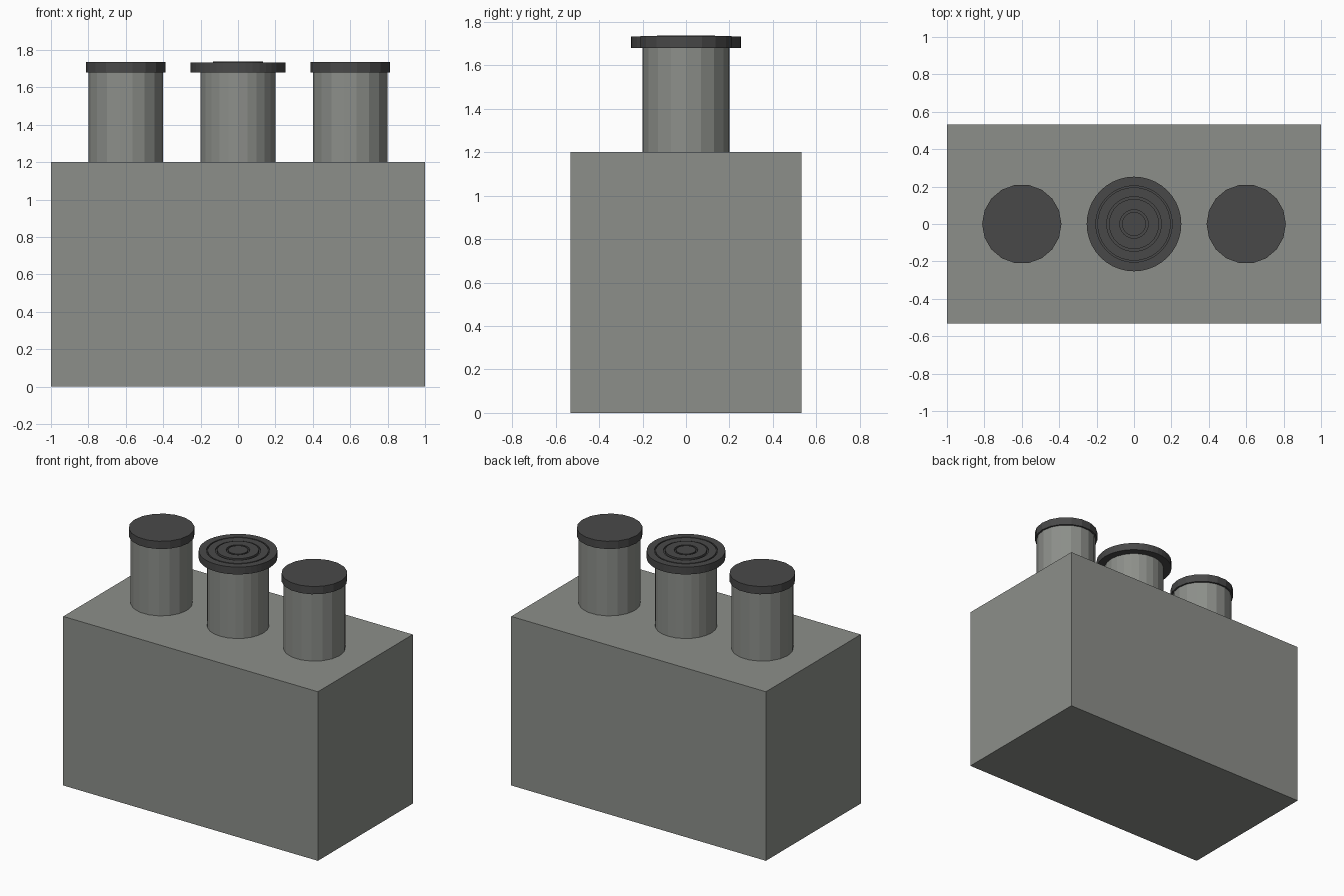
import bpy
import bmesh
import math

if "Cube" in bpy.data.objects:
    bpy.data.objects.remove(bpy.data.objects["Cube"])


def material(name, rgb):
    m = bpy.data.materials.new(name)
    m.diffuse_color = (*rgb, 1)
    m.use_nodes = True
    m.node_tree.nodes["Principled BSDF"].inputs["Base Color"].default_value = m.diffuse_color
    return m


STONE = material("grey_stone", (0.265, 0.275, 0.255))
DARK = material("dark_cap", (0.066, 0.066, 0.066))


def lathe(name, x, profile, sides, mat):
    """Turn a (radius, height) profile around a vertical axis, closing both ends."""
    bm = bmesh.new()
    rings = []
    for r, z in profile:
        rings.append([bm.verts.new((r * math.cos(2 * math.pi * i / sides),
                                    r * math.sin(2 * math.pi * i / sides), z))
                      for i in range(sides)])
    for a, b in zip(rings, rings[1:]):
        for i in range(sides):
            j = (i + 1) % sides
            bm.faces.new((a[i], a[j], b[j], b[i]))
    bm.faces.new(rings[0][::-1])
    bm.faces.new(rings[-1])
    bmesh.ops.recalc_face_normals(bm, faces=bm.faces)
    mesh = bpy.data.meshes.new(name)
    bm.to_mesh(mesh)
    bm.free()
    mesh.materials.append(mat)
    ob = bpy.data.objects.new(name, mesh)
    ob.location.x = x
    bpy.context.collection.objects.link(ob)
    return ob


# Main block
bpy.ops.mesh.primitive_cube_add(size=1, location=(0, 0, 0.6))
block = bpy.context.object
block.name = "main_block"
block.scale = (2, 1.064, 1.2)
bpy.ops.object.transform_apply(location=True, rotation=False, scale=True)
block.data.materials.append(STONE)

# Outer pots with plain caps
for side, x in (("left", -0.6), ("right", 0.6)):
    lathe(side + "_pot", x, [(0.2, 1.2), (0.2, 1.68)], 18, STONE)
    lathe(side + "_cap", x, [(0.212, 1.68), (0.212, 1.735)], 18, DARK)

# Middle pot
lathe("middle_pot", 0, [(0.2, 1.2), (0.2, 1.68)], 24, STONE)

# Middle cap: wide disc with concentric grooves cut in its top
cap = [(0.253, 1.68), (0.253, 1.732)]
for radius, width, z in ((0.2, 0.008, 1.732), (0.14, 0.012, 1.737), (0.07, 0.012, 1.737)):
    cap += [(radius + width / 2, cap[-1][1]), (radius + width / 2, 1.722),
            (radius - width / 2, 1.722), (radius - width / 2, z)]
lathe("middle_cap", 0, cap, 40, DARK)
